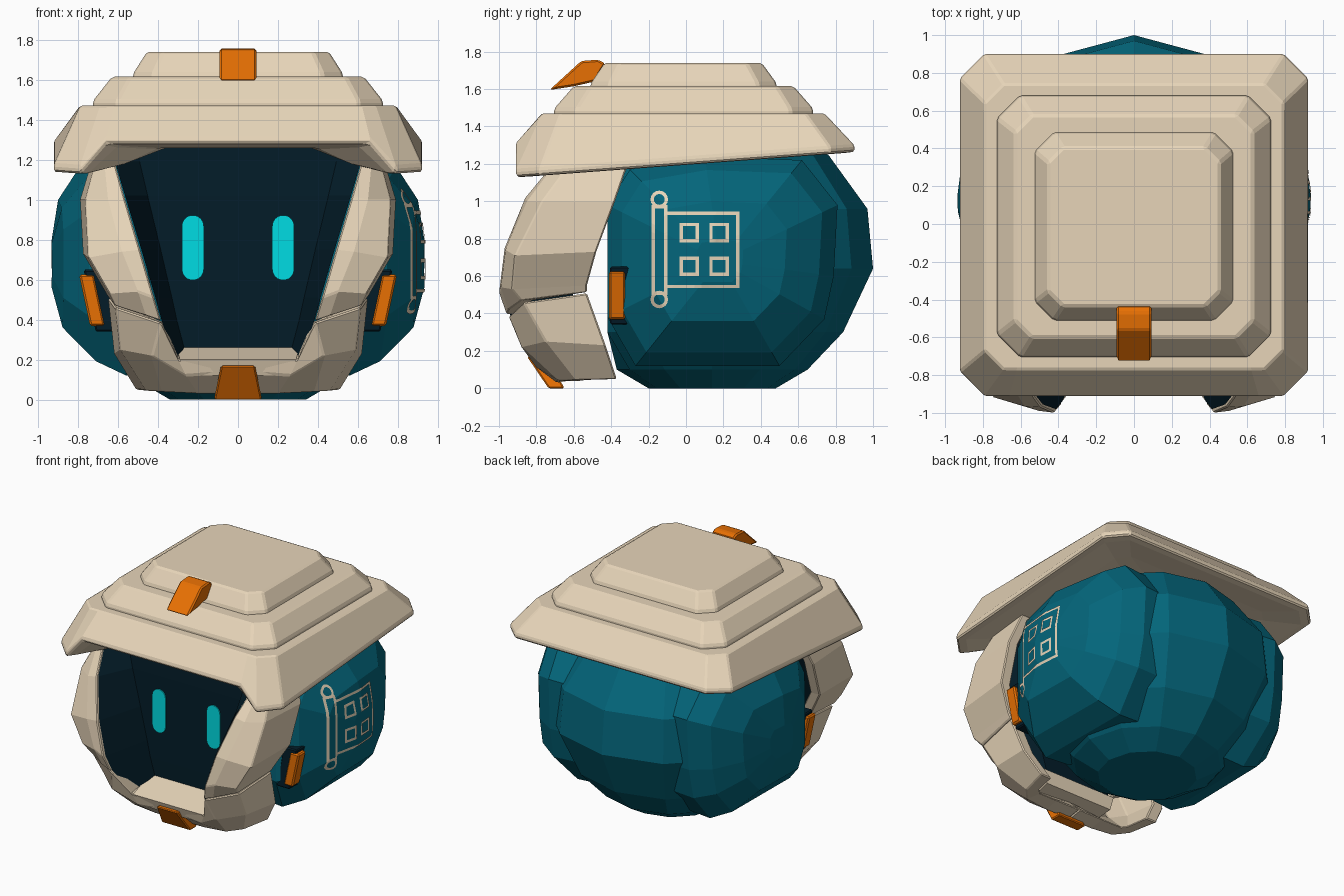
import bpy, bmesh, math
from mathutils import Vector
from mathutils.bvhtree import BVHTree

if "Cube" in bpy.data.objects:
    bpy.data.objects.remove(bpy.data.objects["Cube"])


def material(name, col):
    m = bpy.data.materials.new(name)
    m.diffuse_color = (*col, 1)
    m.use_nodes = True
    m.node_tree.nodes["Principled BSDF"].inputs["Base Color"].default_value = m.diffuse_color
    return m


CREAM = material("cream", (0.80, 0.665, 0.485))
TEAL = material("teal", (0.001, 0.13, 0.195))
DARK = material("dark navy", (0.001, 0.012, 0.022))
ORANGE = material("orange", (0.82, 0.165, 0.001))
CYAN = material("cyan", (0.0, 0.72, 0.77))


def make(name, verts, faces, mat, mirror=False, bevel=0.0, fix=True):
    me = bpy.data.meshes.new(name)
    bm = bmesh.new()
    vs = [bm.verts.new(v) for v in verts]
    for f in faces:
        bm.faces.new([vs[i] for i in f])
    if fix:
        bmesh.ops.recalc_face_normals(bm, faces=bm.faces[:])
    bm.to_mesh(me)
    bm.free()
    me.materials.append(mat)
    ob = bpy.data.objects.new(name, me)
    bpy.context.collection.objects.link(ob)
    if bevel:
        b = ob.modifiers.new("bevel", 'BEVEL')
        b.width, b.segments, b.limit_method = bevel, 1, 'ANGLE'
    if mirror:
        ob.modifiers.new("mirror", 'MIRROR').use_mirror_merge = False
    return ob


def loft(name, rings, mat, **kw):
    """Closed stack of equal-length rings with capped ends."""
    n = len(rings[0])
    verts = [p for r in rings for p in r]
    faces = [list(range(n)), [(len(rings) - 1) * n + i for i in range(n)]]
    for k in range(len(rings) - 1):
        for i in range(n):
            j = (i + 1) % n
            faces.append((k * n + i, k * n + j, (k + 1) * n + j, (k + 1) * n + i))
    return make(name, verts, faces, mat, **kw)


def shell(name, rows, offsets, mat, **kw):
    """Grid of outer points thickened by one inward offset per column."""
    n, m = len(rows), len(rows[0])
    outer = [Vector(p) for r in rows for p in r]
    verts = outer + [p + Vector(offsets[i % m]) for i, p in enumerate(outer)]
    faces = []
    for r in range(n - 1):
        for c in range(m - 1):
            q = [r * m + c, r * m + c + 1, (r + 1) * m + c + 1, (r + 1) * m + c]
            faces += [q, [i + n * m for i in q]]
    edge = ([c for c in range(m)] + [r * m + m - 1 for r in range(1, n)]
            + [(n - 1) * m + c for c in range(m - 2, -1, -1)]
            + [r * m for r in range(n - 2, 0, -1)])
    for a, b in zip(edge, edge[1:] + edge[:1]):
        faces.append((a, b, b + n * m, a + n * m))
    return make(name, verts, faces, mat, **kw)


# faceted head ball, flattened behind the visor
rings = []
for z, r in ((0, .34), (.1, .51), (.3, .70), (.64, .86), (.96, .83), (1.25, .62), (1.38, .3)):
    rings.append([(r * math.sin(a), max(-.42, .14 + r * math.cos(a)), z)
                  for a in (i * math.tau / 12 for i in range(12))])
loft("head_ball", rings, TEAL)

# domed side panels, tapering to front, back and below
outline = [(-.42, .98), (-.3, 1.17), (.1, 1.24), (.62, 1.22), (.81, .98),
           (.79, .6), (.74, .37), (.5, .12), (-.27, .12), (-.42, .38)]
cy, cz = .18, .68


def panel_point(x, y, z):
    return (x - .13 * max(0, y - .15) - .1 * max(0, .1 - y) - .25 * max(0, .38 - z), y, z)


rings = [[panel_point(x, cy + (y - cy) * s, cz + (z - cz) * s) for y, z in outline]
         for x, s in ((.45, .98), (.66, 1), (.79, .87), (.9, .57), (.935, .2))]
panel = loft("side_panel", rings, TEAL, mirror=True)

# scroll emblem laid on the right panel
bm = bmesh.new()
bm.from_mesh(panel.data)
tree = BVHTree.FromBMesh(bm)
bm.free()
ev, ef = [], []


def on_panel(p):
    hit = tree.ray_cast(Vector((2, p.x, p.y)), Vector((-1, 0, 0)))[0]
    return (hit.x + .006, p.x, p.y)


def frame(pts, width, steps):
    c = sum((Vector(p) for p in pts), Vector((0, 0))) / len(pts)
    k = len(pts)
    start, path = len(ev), []
    for i in range(k):
        a, b = Vector(pts[i]), Vector(pts[(i + 1) % k])
        inner = []
        for p in (a, b):
            d = p - c
            inner.append(p - (Vector((math.copysign(width, d.x), math.copysign(width, d.y)))
                              if k == 4 else d.normalized() * width))
        path += [(a.lerp(b, t / steps), inner[0].lerp(inner[1], t / steps)) for t in range(steps)]
    for o, i in path:
        ev.extend((on_panel(o), on_panel(i)))
    n = len(path)
    for i in range(n):
        j = (i + 1) % n
        ef.append((start + 2 * i, start + 2 * j, start + 2 * j + 1, start + 2 * i + 1))


def rect(y0, y1, z0, z1):
    frame([(y0, z0), (y1, z0), (y1, z1), (y0, z1)], .018, 10)


rect(-.185, -.1, .5, .98)
rect(-.118, .285, .535, .945)
for y in (-.035, .125):
    for z in (.6, .78):
        rect(y, y + .105, z, z + .105)
for z in (.475, 1.01):
    frame([(-.143 + .047 * math.cos(i * math.tau / 16), z + .047 * math.sin(i * math.tau / 16))
           for i in range(16)], .018, 1)
make("scroll_emblem", ev, ef, CREAM, fix=False)

# cheek guards
cheek = [
    [(.62, -.71, 1.2), (.67, -.70, 1.2), (.71, -.62, 1.2), (.73, -.31, 1.2)],
    [(.57, -.86, 1.02), (.65, -.85, 1.0), (.765, -.77, 1.0), (.79, -.38, 1.0)],
    [(.49, -.97, .75), (.58, -.965, .74), (.75, -.915, .71), (.775, -.48, .73)],
    [(.42, -1.0, .51), (.50, -.99, .54), (.645, -.93, .53), (.67, -.53, .55)],
    [(.385, -.96, .395), (.46, -.95, .42), (.615, -.88, .47), (.65, -.53, .515)]]
shell("cheek_guard", cheek, [(0, .12, 0), (-.04, .1, 0), (-.08, .06, 0), (-.08, 0, 0)],
      CREAM, mirror=True, bevel=.01)

# jaw guard running from chin to below the panels
jaw = [
    [(0, -.82, .2), (.3, -.83, .2), (.385, -.95, .385), (.615, -.87, .46), (.65, -.53, .508)],
    [(0, -.80, .14), (.26, -.81, .12), (.43, -.88, .22), (.59, -.75, .25), (.62, -.43, .23)],
    [(0, -.69, .03), (.2, -.69, .03), (.38, -.68, .04), (.46, -.59, .045), (.51, -.37, .05)]]
shell("jaw_guard", jaw, [(0, .12, .02), (0, .12, .02), (-.02, .12, 0), (-.07, .06, 0), (-.09, 0, 0)],
      CREAM, mirror=True, bevel=.008)
loft("chin_lip", [[(-.29, -.83, .2), (.29, -.83, .2), (.31, -.585, .265), (-.31, -.585, .265)],
                  [(-.26, -.8, .12), (.26, -.8, .12), (.28, -.585, .16), (-.28, -.585, .16)]], CREAM)

# recessed visor: side walls and flat face plate
rim = [(.59, -.66, 1.3, -.60), (.615, -.70, 1.19, -.60), (.565, -.85, 1.02, -.605),
       (.483, -.955, .75, -.605), (.413, -.98, .51, -.605), (.38, -.94, .39, -.605),
       (.32, -.80, .21, -.60)]
vv, vf = [], []
for x, y, z, yp in rim:
    vv += [(-x, y, z), (-x * .8, yp, z), (x * .8, yp, z), (x, y, z)]
for r in range(len(rim) - 1):
    vf += [(r * 4 + c, r * 4 + 4 + c, r * 4 + 5 + c, r * 4 + 1 + c) for c in range(3)]
make("visor", vv, vf, DARK, fix=False)

# glowing eyes
capsule = []
for i in range(20):
    a = math.pi * (i if i < 10 else i - 1) / 9
    capsule.append((.226 + .055 * math.cos(a), .76 + .055 * math.sin(a) + (.108 if i < 10 else -.108)))
loft("eye", [[(x, y, z) for x, z in capsule] for y in (-.617, -.609)], CYAN, mirror=True)

# tiered roof hat


def tier(x, y0, y1, z, c):
    return [(-x + c, y0, z), (x - c, y0, z), (x, y0 + c, z), (x, y1 - c, z),
            (x - c, y1, z), (-x + c, y1, z), (-x, y1 - c, z), (-x, y0 + c, z)]


def brim(x, y0, y1, c, notch, z, raised):
    h = [(notch, y0, raised), (x - c, y0, z(y0)), (x, y0 + c, z(y0 + c)),
         (x, y1 - c, z(y1 - c)), (x - c, y1, z(y1))]
    return h + [(-a, b, d) for a, b, d in reversed(h)]


def low(y):
    return 1.13 + (y + .91) * .0746


loft("hat_brim", [
    brim(.40, -.62, .5, .1, .28, lambda y: 1.285, 1.285),
    brim(.66, -.72, .66, .08, .40, lambda y: low(y) + .03, 1.258),
    brim(.87, -.86, .85, .12, .60, lambda y: low(y) - .003, 1.27),
    brim(.92, -.91, .9, .13, .66, low, 1.282),
    brim(.922, -.91, .9, .13, .66, lambda y: low(y) + .035, 1.31),
    brim(.79, -.77, .74, .1, .62, lambda y: 1.47, 1.47)], CREAM, bevel=.01)
loft("hat_middle_tier", [tier(.725, -.705, .68, 1.45, .12), tier(.725, -.705, .68, 1.495, .12),
                         tier(.63, -.60, .575, 1.615, .09)], CREAM, bevel=.012)
loft("hat_top_tier", [tier(.525, -.51, .485, 1.6, .1), tier(.525, -.51, .485, 1.63, .1),
                      tier(.455, -.435, .405, 1.74, .08)], CREAM, bevel=.012)

# orange clips on hat, chin and sides
hat_clip = [(-.73, 1.595), (-.56, 1.75), (-.47, 1.757), (-.43, 1.735), (-.49, 1.64), (-.6, 1.615)]
loft("hat_clip", [[(x, y, z) for y, z in hat_clip] for x in (-.092, .092)], ORANGE, bevel=.01)
loft("chin_clip", [[(-.085, -.85, .17), (.085, -.85, .17), (.085, -.74, .17), (-.085, -.74, .17)],
                   [(-.12, -.735, 0), (.12, -.735, 0), (.12, -.65, 0), (-.12, -.65, 0)]],
     ORANGE, bevel=.008)


def slanted(name, x0, x1, y0, y1, z0, z1, lean, mat, bevel):
    loft(name, [[(a + d, b, z) for a, b in ((x0, y0), (x1, y0), (x1, y1), (x0, y1))]
                for z, d in ((z0, 0), (z1, lean))], mat, mirror=True, bevel=bevel)


slanted("side_clip", .665, .74, -.412, -.325, .368, .625, .055, ORANGE, .01)
slanted("side_clip_mount", .6, .712, -.405, -.298, .34, .65, .06, DARK, .008)
